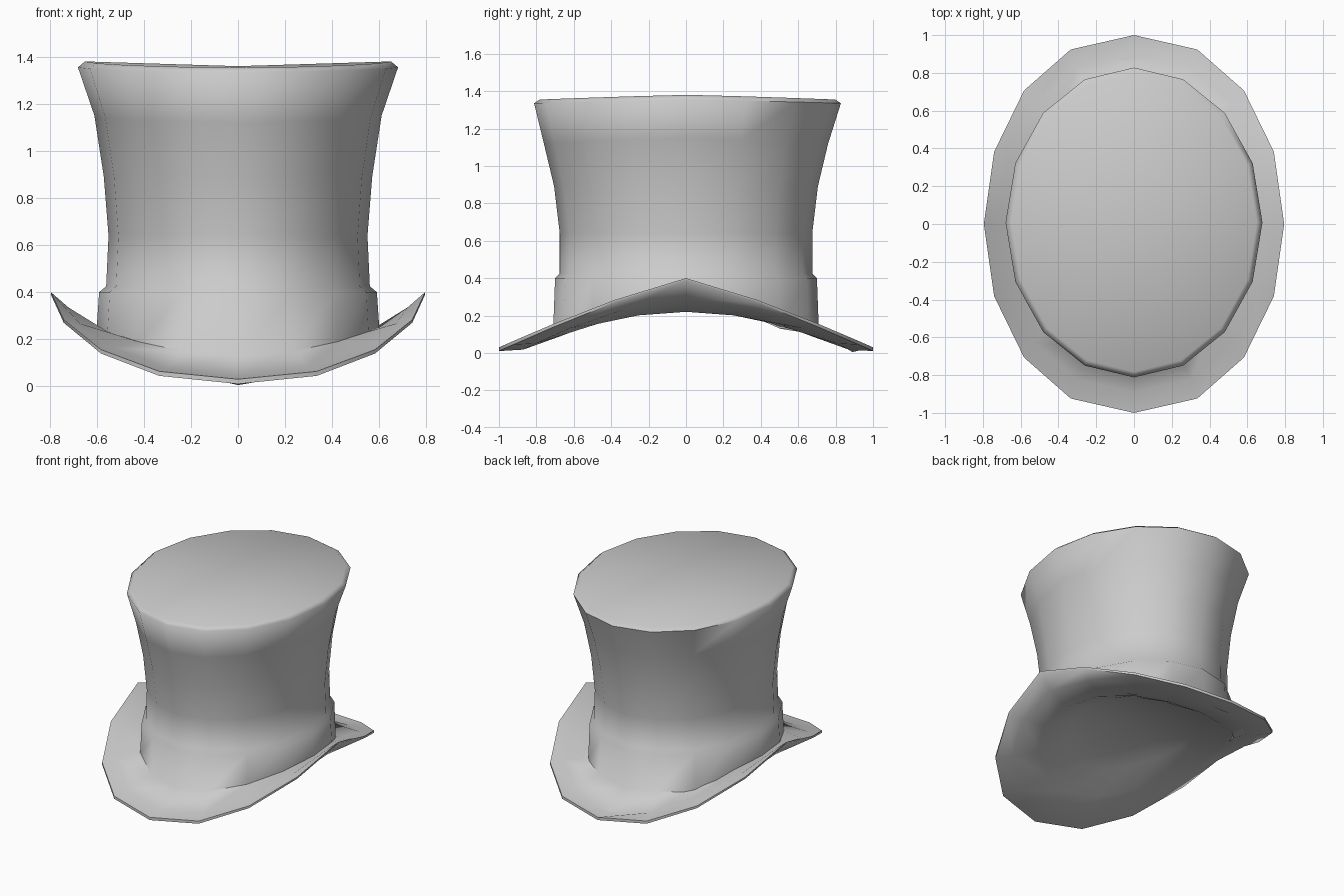
import bpy, bmesh, math
from mathutils import Vector

if "Cube" in bpy.data.objects:
    bpy.data.objects.remove(bpy.data.objects["Cube"])

SIDES = 16

felt = bpy.data.materials.new("grey_felt")
felt.diffuse_color = (0.6, 0.6, 0.6, 1)
felt.use_nodes = True
felt.node_tree.nodes["Principled BSDF"].inputs["Base Color"].default_value = felt.diffuse_color


def ring(bm, rx, ry, z_side, z_end, power=1.0, curve=1.2, shift=0.0):
    """Oval loop that sags from the left/right sides to the front and back."""
    verts = []
    for k in range(SIDES):
        a = math.tau * k / SIDES
        c, s = math.cos(a), math.sin(a)
        sag = 1 - abs(s) ** curve
        x = math.copysign(abs(c) ** power, c) * rx
        verts.append(bm.verts.new((x, s * ry + shift, z_end + (z_side - z_end) * sag)))
    return verts


def loft(bm, rings):
    for lo, hi in zip(rings, rings[1:]):
        for k in range(SIDES):
            j = (k + 1) % SIDES
            bm.faces.new((lo[k], lo[j], hi[j], hi[k]))


def finish(bm, name, angle):
    me = bpy.data.meshes.new(name)
    bm.to_mesh(me)
    bm.free()
    me.materials.append(felt)
    ob = bpy.data.objects.new(name, me)
    bpy.context.collection.objects.link(ob)
    bpy.ops.object.select_all(action='DESELECT')
    bpy.context.view_layer.objects.active = ob
    ob.select_set(True)
    bpy.ops.object.shade_smooth_by_angle(angle=math.radians(angle))
    return ob


# Hat shell: hollow underside, rolled brim, band and flared crown in one loft
bm = bmesh.new()
profile = [
    # rx, ry, z at sides, z at front/back, roundness, sag curve, y shift
    (0.40, 0.48, 0.28, 0.21, 1.0, 2.0),   # shallow lining
    (0.56, 0.67, 0.22, 0.09, 1.0, 2.0),   # head opening
    (0.71, 0.87, 0.29, 0.018, 0.9, 1.6),  # under the brim
    (0.795, 1.00, 0.39, 0.01, 0.9, 1.2),  # brim edge, lower
    (0.795, 1.00, 0.40, 0.03, 0.9, 1.2),  # brim edge, upper
    (0.72, 0.89, 0.335, 0.045, 0.9, 1.5),  # brim trough
    (0.60, 0.71, 0.25, 0.13, 1.0, 2.0),   # foot of the band
    (0.59, 0.70, 0.40, 0.40),             # top of the band
    (0.56, 0.675, 0.425, 0.425),
    (0.55, 0.675, 0.64, 0.64),            # waist
    (0.57, 0.705, 0.89, 0.89),
    (0.61, 0.76, 1.15, 1.12),
    (0.68, 0.82, 1.355, 1.335, 1.0, 1.2, 0.008),  # widest flare
    (0.65, 0.79, 1.38, 1.355, 1.0, 1.2, 0.008),   # bevelled rim
]
rings = [ring(bm, *p) for p in profile]
loft(bm, rings)

# Top and lining caps, each fanned from a centre point
for loop, z, flip in ((rings[-1], 1.36, False), (rings[0], 0.30, True)):
    mid = bm.verts.new((0, 0, z))
    for k in range(SIDES):
        a, b = loop[k], loop[(k + 1) % SIDES]
        bm.faces.new((b, a, mid) if flip else (a, b, mid))

# Small dents at the back of the brim
rings[5][4].co += Vector((0, 0, -0.04))
rings[6][6].co += Vector((0, 0, -0.06))
rings[6][2].co += Vector((0, 0, -0.05))

finish(bm, "top_hat", 70)
